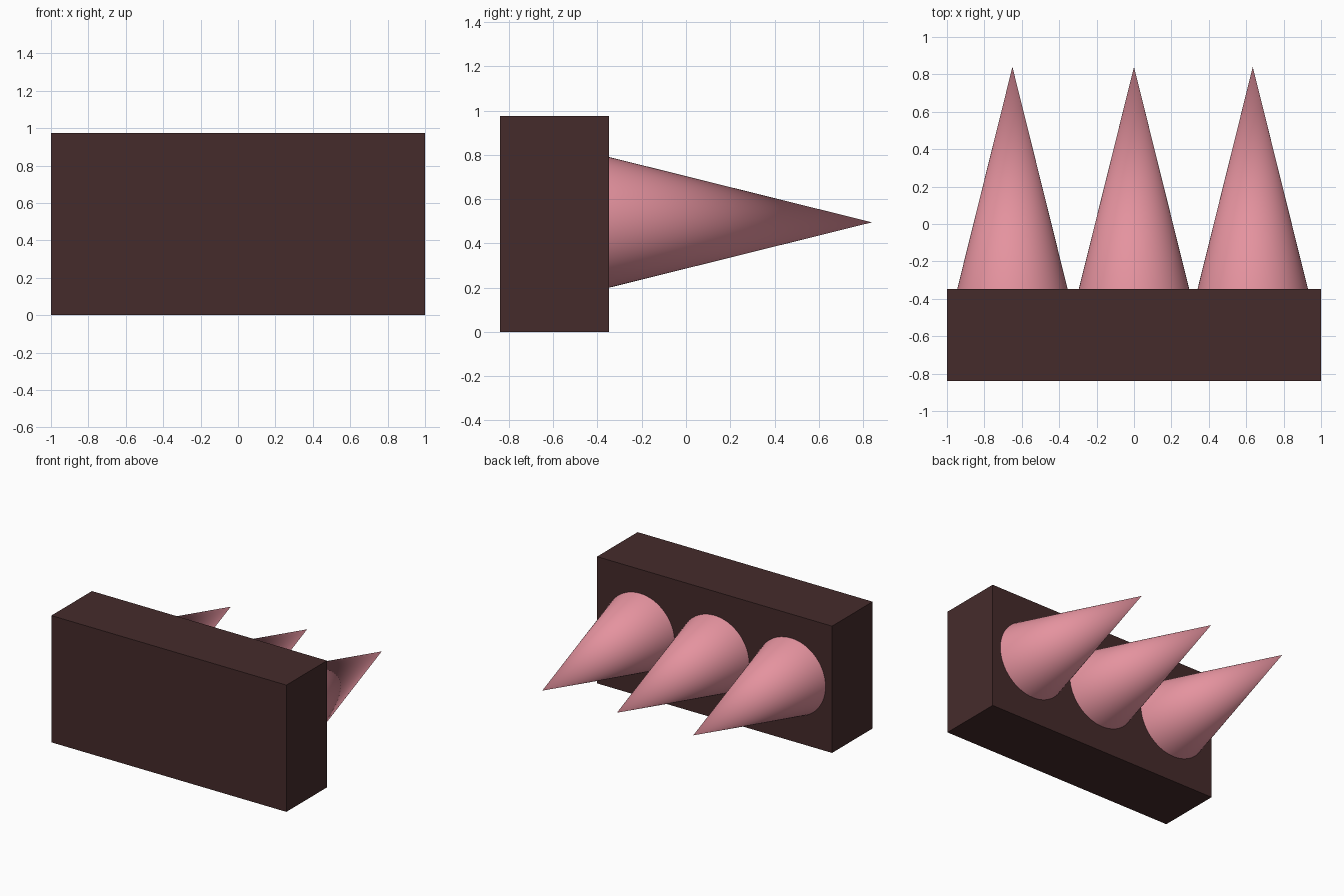
import bpy
from math import radians

if "Cube" in bpy.data.objects:
    bpy.data.objects.remove(bpy.data.objects["Cube"])


def material(name, color):
    m = bpy.data.materials.new(name)
    m.diffuse_color = (*color, 1)
    m.use_nodes = True
    m.node_tree.nodes["Principled BSDF"].inputs["Base Color"].default_value = m.diffuse_color
    return m


brown = material("dark_brown", (0.06, 0.024, 0.024))
pink = material("pink", (0.78, 0.29, 0.345))

FRONT, FACE, TIP = -0.84, -0.347, 0.84
HEIGHT = 0.975

# Backing block
bpy.ops.mesh.primitive_cube_add(size=1, location=(0, (FRONT + FACE) / 2, HEIGHT / 2))
block = bpy.context.object
block.name = "backing_block"
block.dimensions = (2, FACE - FRONT, HEIGHT)
bpy.ops.object.transform_apply(location=False, rotation=False, scale=True)
block.data.materials.append(brown)

# Row of spikes pointing to the back
for side, x in (("left", -0.65), ("middle", 0.0), ("right", 0.635)):
    bpy.ops.mesh.primitive_cone_add(vertices=64, radius1=0.295, radius2=0,
                                    depth=TIP - FACE,
                                    location=(x, (FACE + TIP) / 2, 0.495),
                                    rotation=(radians(-90), 0, 0))
    spike = bpy.context.object
    spike.name = side + "_spike"
    spike.data.materials.append(pink)
    bpy.ops.object.shade_smooth_by_angle(angle=radians(40))
